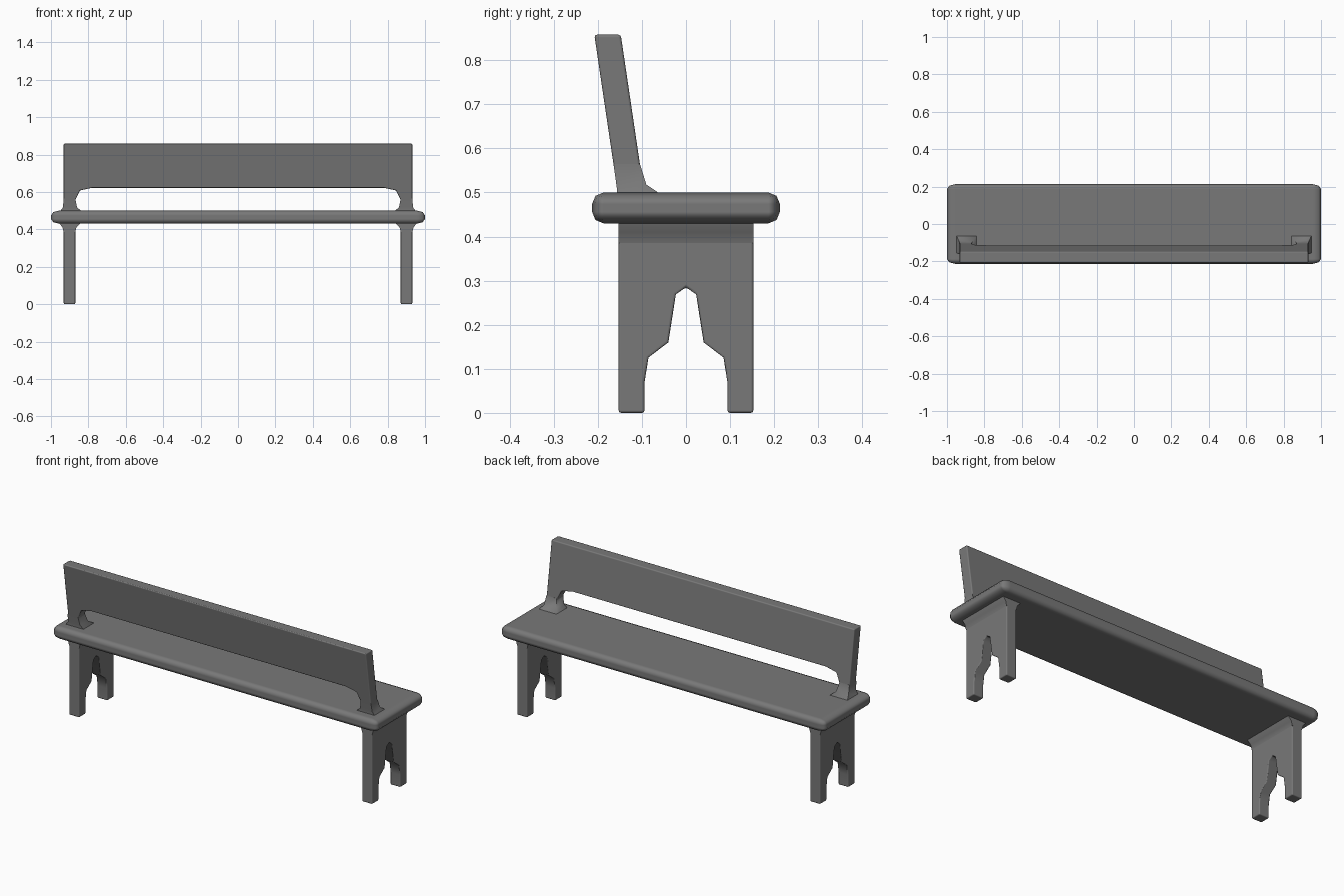
import bpy, bmesh

if "Cube" in bpy.data.objects:
    bpy.data.objects.remove(bpy.data.objects["Cube"])

dark = bpy.data.materials.new("dark_grey")
dark.diffuse_color = (0.19, 0.19, 0.19, 1.0)
dark.use_nodes = True
dark.node_tree.nodes["Principled BSDF"].inputs["Base Color"].default_value = dark.diffuse_color


def finish(name, bm, bevel=0.0, segments=2, mirror=False):
    bmesh.ops.recalc_face_normals(bm, faces=bm.faces)
    me = bpy.data.meshes.new(name)
    bm.to_mesh(me)
    bm.free()
    me.materials.append(dark)
    ob = bpy.data.objects.new(name, me)
    bpy.context.collection.objects.link(ob)
    if bevel:
        m = ob.modifiers.new("Bevel", 'BEVEL')
        m.width, m.segments = bevel, segments
        m.limit_method, m.angle_limit = 'ANGLE', 1.0
        m.harden_normals = True
    if mirror:
        ob.modifiers.new("Mirror", 'MIRROR')
    bpy.ops.object.select_all(action='DESELECT')
    ob.select_set(True)
    bpy.context.view_layer.objects.active = ob
    bpy.ops.object.shade_smooth_by_angle(angle=1.0)
    return ob


def prism(profile, start, end):
    """Join two copies of a 2D profile, each placed in 3D by a function."""
    bm = bmesh.new()
    a = [bm.verts.new(start(*p)) for p in profile]
    b = [bm.verts.new(end(*p)) for p in profile]
    n = len(a)
    bm.faces.new(a)
    bm.faces.new(b[::-1])
    for i in range(n):
        j = (i + 1) % n
        bm.faces.new((a[i], a[j], b[j], b[i]))
    return bm


# Seat plank: stretched in x so the rounded ends are longer than the sides
bm = bmesh.new()
bmesh.ops.create_cube(bm, size=1.0)
stretch = 1.7
for v in bm.verts:
    v.co.x *= 2.0 / stretch
    v.co.y *= 0.426
    v.co.z *= 0.07
seat = finish("seat", bm, bevel=0.026)
seat.location.z = 0.465
seat.scale.x = stretch

# Board legs with a stepped pointed cutout
half = [(0.023, 0.269), (0.04, 0.16), (0.085, 0.126), (0.094, 0.07),
        (0.094, 0.0), (0.153, 0.0), (0.153, 0.45)]
profile = [(0, 0.285)] + half + [(-y, z) for y, z in reversed(half)]
bm = prism(profile, lambda y, z: (0.87, y, z), lambda y, z: (0.932, y, z))
finish("legs", bm, bevel=0.006, mirror=True)

# Flared joint between each leg and the seat
flare = [(0.87, 0.385), (0.864, 0.41), (0.842, 0.432), (0.842, 0.445),
         (0.955, 0.445), (0.955, 0.432), (0.938, 0.41), (0.932, 0.385)]
bm = prism(flare, lambda x, z: (x, -0.153, z), lambda x, z: (x, 0.153, z))
finish("leg_joints", bm, mirror=True)


# Leaning backrest with posts and a long opening
def lean(z):
    return -0.155 - (z - 0.5) * 0.148


half = [(0.78, 0.622), (0.845, 0.608), (0.868, 0.56), (0.87, 0.48),
        (0.932, 0.48), (0.932, 0.858)]
profile = half + [(-x, z) for x, z in reversed(half)]
bm = prism(profile, lambda x, z: (x, lean(z), z),
           lambda x, z: (x, lean(z) + 0.06, z))
finish("backrest", bm, bevel=0.006)

# Flared foot of each backrest post, lofted from rectangles
rings = [(0.49, 0.84, 0.952, -0.156, -0.055), (0.502, 0.842, 0.947, -0.156, -0.066),
         (0.518, 0.861, 0.936, -0.158, -0.09), (0.565, 0.87, 0.932, -0.1645, -0.1045)]
bm = bmesh.new()
loops = [[bm.verts.new(c) for c in ((x0, y0, z), (x1, y0, z), (x1, y1, z), (x0, y1, z))]
         for z, x0, x1, y0, y1 in rings]
for lo, hi in zip(loops, loops[1:]):
    for i in range(4):
        j = (i + 1) % 4
        bm.faces.new((lo[i], lo[j], hi[j], hi[i]))
bm.faces.new(loops[0][::-1])
bm.faces.new(loops[-1])
finish("post_feet", bm, mirror=True)
